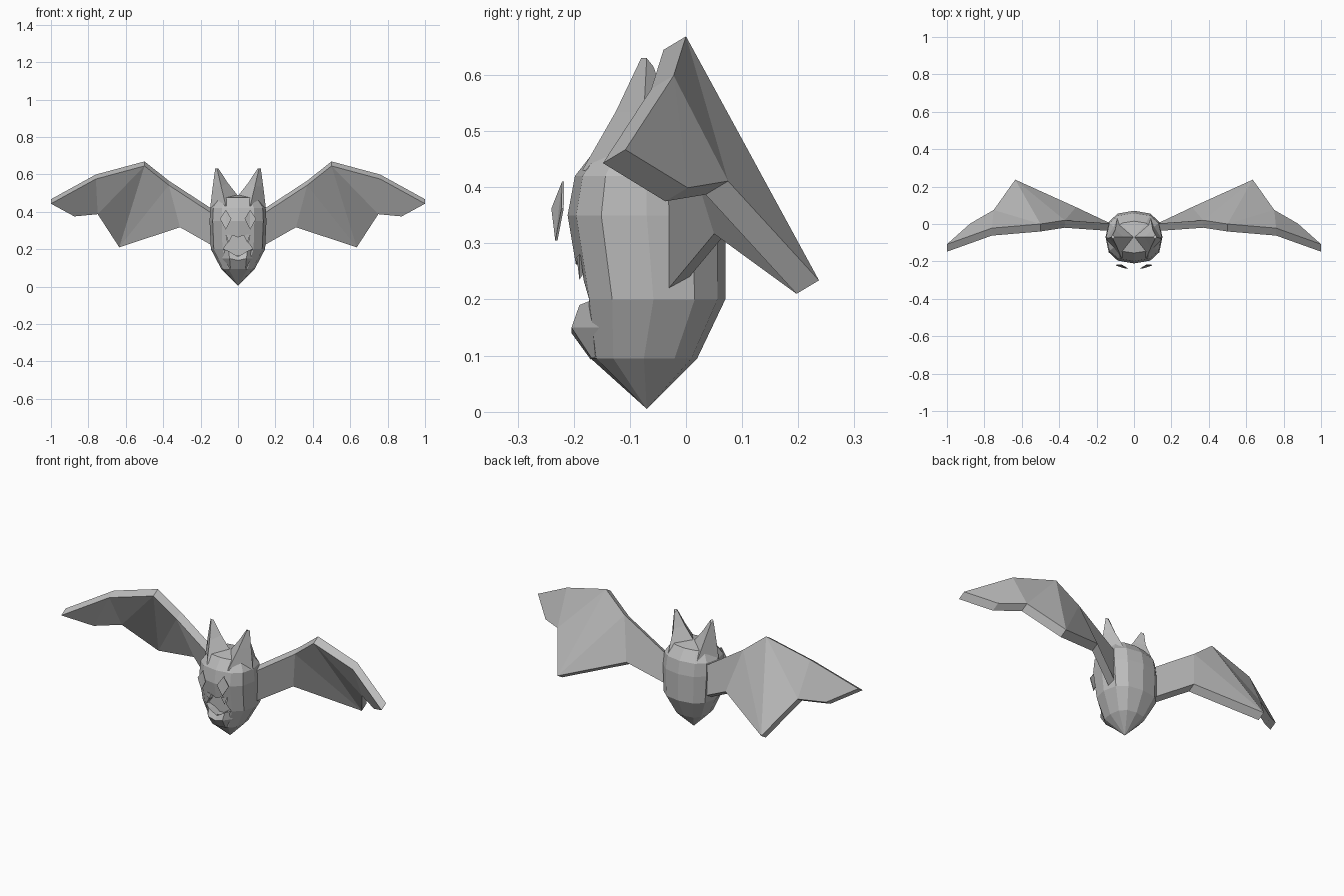
import bpy, bmesh, math

grey = bpy.data.materials.new("grey")
grey.diffuse_color = (0.5, 0.5, 0.5, 1)


def make(name, verts, faces):
    me = bpy.data.meshes.new(name)
    me.from_pydata(verts, [], faces)
    bm = bmesh.new()
    bm.from_mesh(me)
    bmesh.ops.recalc_face_normals(bm, faces=bm.faces)
    bm.to_mesh(me)
    bm.free()
    me.materials.append(grey)
    ob = bpy.data.objects.new(name, me)
    bpy.context.collection.objects.link(ob)
    return ob


def both_sides(name, verts, faces):
    for side, s in (("right", 1), ("left", -1)):
        make(f"{side}_{name}", [(s * x, y, z) for x, y, z in verts], faces)


def spow(v, p):
    return math.copysign(abs(v) ** p, v)


# Body: squarish rings between a bottom point and the crown
N = 12
rings = [(0.095, -0.075, 0.095, 0.09), (0.2, -0.058, 0.128, 0.145),
         (0.35, -0.07, 0.141, 0.152), (0.42, -0.07, 0.128, 0.148),
         (0.475, -0.07, 0.085, 0.11)]
verts = [(0, -0.07, 0.005)]
for z, yc, ry, rx in rings:
    for i in range(N):
        a = 2 * math.pi * i / N
        verts.append((rx * spow(math.sin(a), 0.8), yc - ry * spow(math.cos(a), 0.8), z))
verts.append((0, -0.07, 0.49))
faces = []
for i in range(N):
    j = (i + 1) % N
    faces.append((0, 1 + j, 1 + i))
    for r in range(len(rings) - 1):
        b = 1 + r * N
        faces.append((b + i, b + j, b + N + j, b + N + i))
    b = 1 + (len(rings) - 1) * N
    faces.append((b + i, b + j, len(verts) - 1))
body = make("body", verts, faces)

# Open mouth cut into the face
outline = [(-0.065, 0.28), (-0.03, 0.275), (0, 0.262), (0.03, 0.275), (0.065, 0.28),
           (0.055, 0.235), (0.08, 0.2), (0.05, 0.165), (-0.05, 0.165), (-0.08, 0.2), (-0.055, 0.235)]
n = len(outline)
cutter = make("mouth_cutter", [(x, y, z) for y in (-0.3, -0.145) for x, z in outline],
              [tuple(range(n)), tuple(range(n, 2 * n))]
              + [(i, (i + 1) % n, n + (i + 1) % n, n + i) for i in range(n)])
cutter.hide_render = True
cutter.hide_viewport = True
mod = body.modifiers.new("mouth", "BOOLEAN")
mod.operation = "DIFFERENCE"
mod.solver = "EXACT"
mod.object = cutter

# Lower jaw with a raised lip
lip = [(-0.08, -0.165, 0.2), (-0.05, -0.19, 0.19), (0, -0.188, 0.16), (0.05, -0.19, 0.19), (0.08, -0.165, 0.2)]
mid = [(-0.085, -0.15, 0.15), (-0.045, -0.204, 0.15), (0, -0.204, 0.14), (0.045, -0.204, 0.15), (0.085, -0.15, 0.15)]
low = [(-0.07, -0.13, 0.11), (-0.04, -0.168, 0.095), (0, -0.17, 0.093), (0.04, -0.168, 0.095), (0.07, -0.13, 0.11)]
back = [(x * 0.85, -0.135, z - 0.005) for x, y, z in lip]
rows = [back, lip, mid, low]
make("lower_jaw", sum(rows, []),
     [(r * 5 + i, r * 5 + i + 1, r * 5 + i + 6, r * 5 + i + 5) for r in range(3) for i in range(4)])

# Upper fangs
both_sides("fang", [(0.03, -0.195, 0.275), (0.065, -0.19, 0.28), (0.05, -0.165, 0.275), (0.05, -0.19, 0.235)],
           [(0, 1, 3), (1, 2, 3), (2, 0, 3), (0, 2, 1)])

# Ears: base, waist and blunt tip
ear = [(0.065, -0.185, 0.43), (0.149, -0.08, 0.42), (0.09, 0.03, 0.43), (0.0, -0.07, 0.485),
       (0.09, -0.125, 0.535), (0.135, -0.075, 0.535), (0.1, -0.03, 0.54), (0.055, -0.07, 0.555),
       (0.112, -0.08, 0.63), (0.122, -0.07, 0.63), (0.114, -0.058, 0.615), (0.104, -0.07, 0.63)]
ear_faces = [(0, 1, 2, 3), (8, 9, 10, 11)]
for b in (0, 4):
    ear_faces += [(b + i, b + (i + 1) % 4, b + 4 + (i + 1) % 4, b + 4 + i) for i in range(4)]
both_sides("ear", ear, ear_faces)

# Diamond eyes floating just in front of the face
eye = [(0.065, -0.221, 0.41), (0.035, -0.24, 0.362), (0.065, -0.233, 0.305), (0.097, -0.222, 0.362)]
eye += [(x, y + 0.004, z) for x, y, z in eye]
both_sides("eye", eye, [(0, 1, 2), (0, 2, 3), (4, 6, 5), (4, 7, 6)]
           + [(i, (i + 1) % 4, 4 + (i + 1) % 4, 4 + i) for i in range(4)])

# Wings: front outline, thickened backwards and upwards
wing = [(0.13, -0.037, 0.385), (0.37, -0.02, 0.542), (0.5, -0.04, 0.645), (0.76, -0.062, 0.575), (1.0, -0.148, 0.443),
        (0.875, -0.037, 0.375), (0.75, 0.035, 0.387), (0.635, 0.197, 0.21), (0.31, 0.05, 0.317), (0.13, -0.035, 0.215)]
m = len(wing)
panels = [(0, 1, 8, 9), (1, 2, 7), (1, 7, 8), (2, 6, 7), (2, 3, 6), (3, 5, 6), (3, 4, 5)]
thick = wing + [(x, y + 0.04, z + 0.024) for x, y, z in wing]
both_sides("wing", thick, panels + [tuple(m + i for i in reversed(p)) for p in panels]
           + [(i, (i + 1) % m, m + (i + 1) % m, m + i) for i in range(m)])
